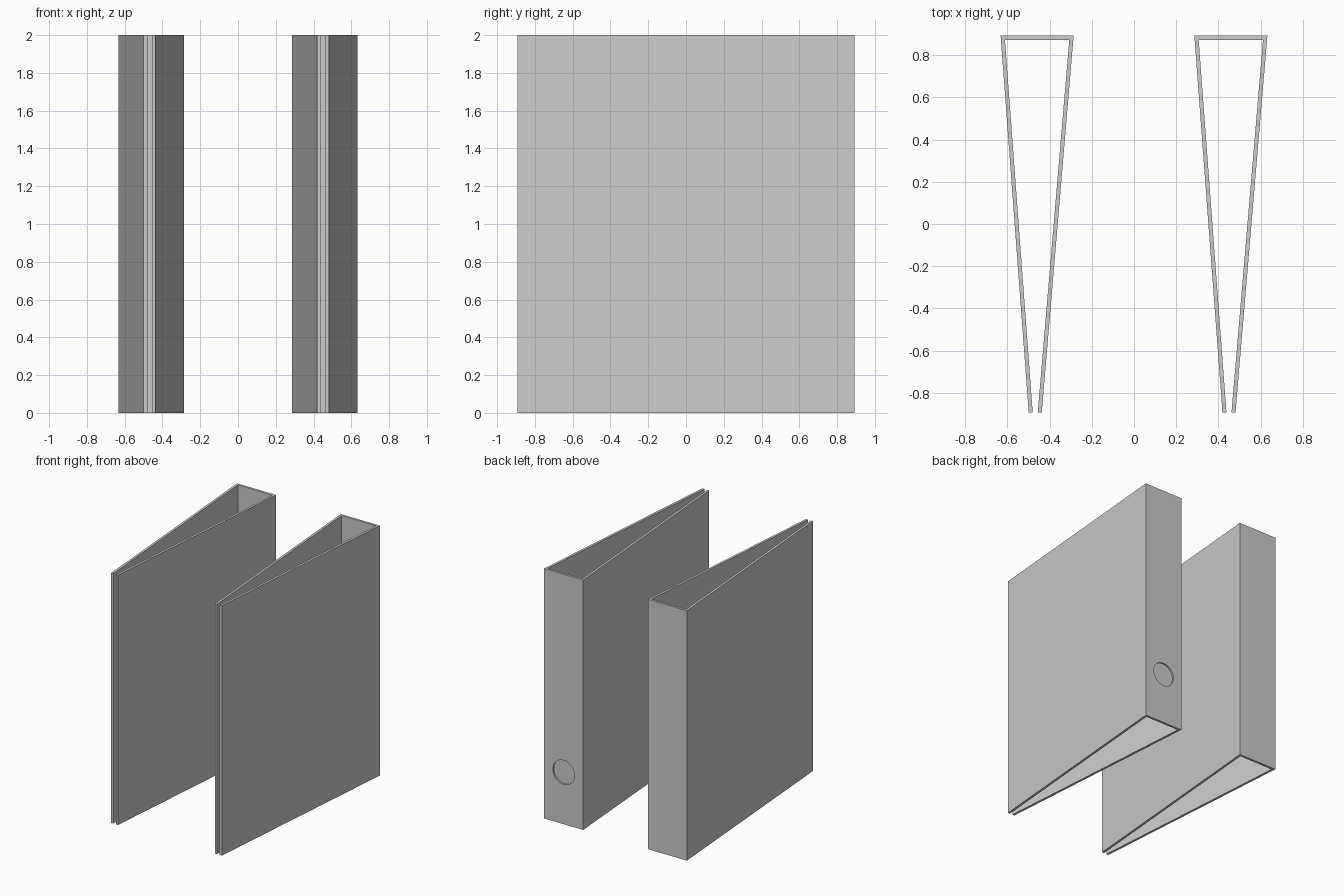
import bpy
import bmesh
import math

if "Cube" in bpy.data.objects:
    bpy.data.objects.remove(bpy.data.objects["Cube"])

HEIGHT = 2.0
BACK, FRONT = 0.892, -0.892
T = 0.019            # board thickness
SPACING = 0.459      # distance of each binder from the centre


def binder(name, cx):
    """Hollow V-shaped binder: one U profile extruded upwards."""
    # outer edges at the spine (back) and at the front opening
    lb, rb, lf, rf = -0.173, 0.173, -0.040, 0.022
    s = T / (BACK - FRONT)
    inner_l = lb + T + (lf - lb) * s
    inner_r = rb - T + (rf - rb) * s
    profile = [(lb, BACK), (lf, FRONT), (lf + T, FRONT), (inner_l, BACK - T),
               (inner_r, BACK - T), (rf - T, FRONT), (rf, FRONT), (rb, BACK)]
    bm = bmesh.new()
    rings = [[bm.verts.new((x + cx, y, z)) for x, y in profile]
             for z in (0, HEIGHT)]
    low, high = rings
    n = len(profile)
    for i in range(n):
        j = (i + 1) % n
        bm.faces.new((low[i], low[j], high[j], high[i]))
    # end rims: left cover, spine, right cover
    for a, b, c, d in ((0, 1, 2, 3), (0, 3, 4, 7), (4, 5, 6, 7)):
        for ring in rings:
            bm.faces.new((ring[a], ring[b], ring[c], ring[d]))
    bmesh.ops.recalc_face_normals(bm, faces=bm.faces)
    mesh = bpy.data.meshes.new(name)
    bm.to_mesh(mesh)
    bm.free()
    obj = bpy.data.objects.new(name, mesh)
    bpy.context.collection.objects.link(obj)
    return obj


left = binder("left_binder", -SPACING)
right = binder("right_binder", SPACING)

# round finger recess low on the spine of the right binder
depth = 0.012
bpy.ops.mesh.primitive_cylinder_add(
    vertices=32, radius=0.096, depth=0.1,
    location=(SPACING, BACK - depth + 0.05, 0.415),
    rotation=(math.pi / 2, 0, 0))
cutter = bpy.context.object
cutter.name = "recess_cutter"
cutter.hide_render = True

cut = right.modifiers.new("finger_recess", 'BOOLEAN')
cut.operation = 'DIFFERENCE'
cut.solver = 'EXACT'
cut.object = cutter
bpy.context.view_layer.objects.active = right
bpy.ops.object.modifier_apply(modifier=cut.name)
bpy.data.objects.remove(cutter)
